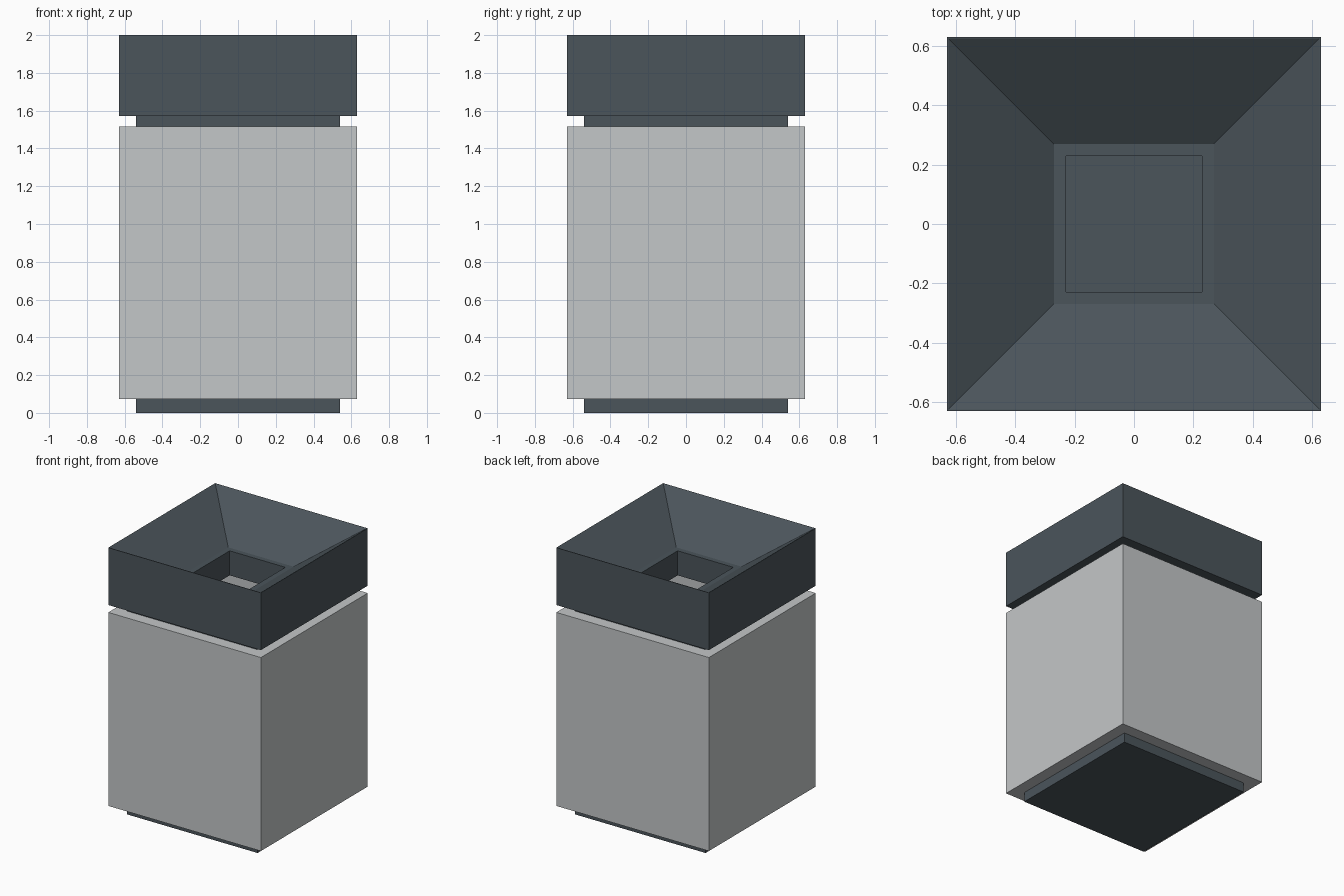
import bpy

if "Cube" in bpy.data.objects:
    bpy.data.objects.remove(bpy.data.objects["Cube"])


def material(name, rgb):
    m = bpy.data.materials.new(name)
    m.diffuse_color = (*rgb, 1)
    m.use_nodes = True
    m.node_tree.nodes["Principled BSDF"].inputs["Base Color"].default_value = m.diffuse_color
    return m


SLATE = material("dark slate", (0.07, 0.09, 0.105))
GREY = material("light grey", (0.55, 0.57, 0.58))


def square_lathe(name, profile, mat, closed=True):
    """Sweep a (half width, z) profile round a square; closed = ring, else capped."""
    verts, faces = [], []
    for r, z in profile:
        verts += [(-r, -r, z), (r, -r, z), (r, r, z), (-r, r, z)]
    n = len(profile)
    for i in range(n if closed else n - 1):
        a, b = 4 * i, 4 * ((i + 1) % n)
        for k in range(4):
            j = (k + 1) % 4
            faces.append((a + k, a + j, b + j, b + k))
    if not closed:
        faces.append((3, 2, 1, 0))
        faces.append(tuple(4 * (n - 1) + k for k in range(4)))
    mesh = bpy.data.meshes.new(name)
    mesh.from_pydata(verts, [], faces)
    mesh.materials.append(mat)
    ob = bpy.data.objects.new(name, mesh)
    bpy.context.collection.objects.link(ob)
    return ob


# Recessed plinth that also closes the bin floor
square_lathe("base_plinth", [(0.54, 0), (0.54, 0.075)], SLATE, closed=False)

# Hollow body shell
square_lathe("body_shell", [(0.63, 0.073), (0.63, 1.517), (0.54, 1.517), (0.54, 0.073)], GREY)

# Recessed neck between body and hopper
square_lathe("neck_ring", [(0.54, 1.51), (0.54, 1.575), (0.50, 1.575), (0.50, 1.51)], SLATE)

# Hopper with sloped funnel, flat ledge, shallow step and throat
square_lathe("funnel_hopper", [(0.63, 1.572), (0.63, 2.0), (0.625, 2.0), (0.27, 1.755),
                               (0.23, 1.755), (0.23, 1.572)], SLATE)
